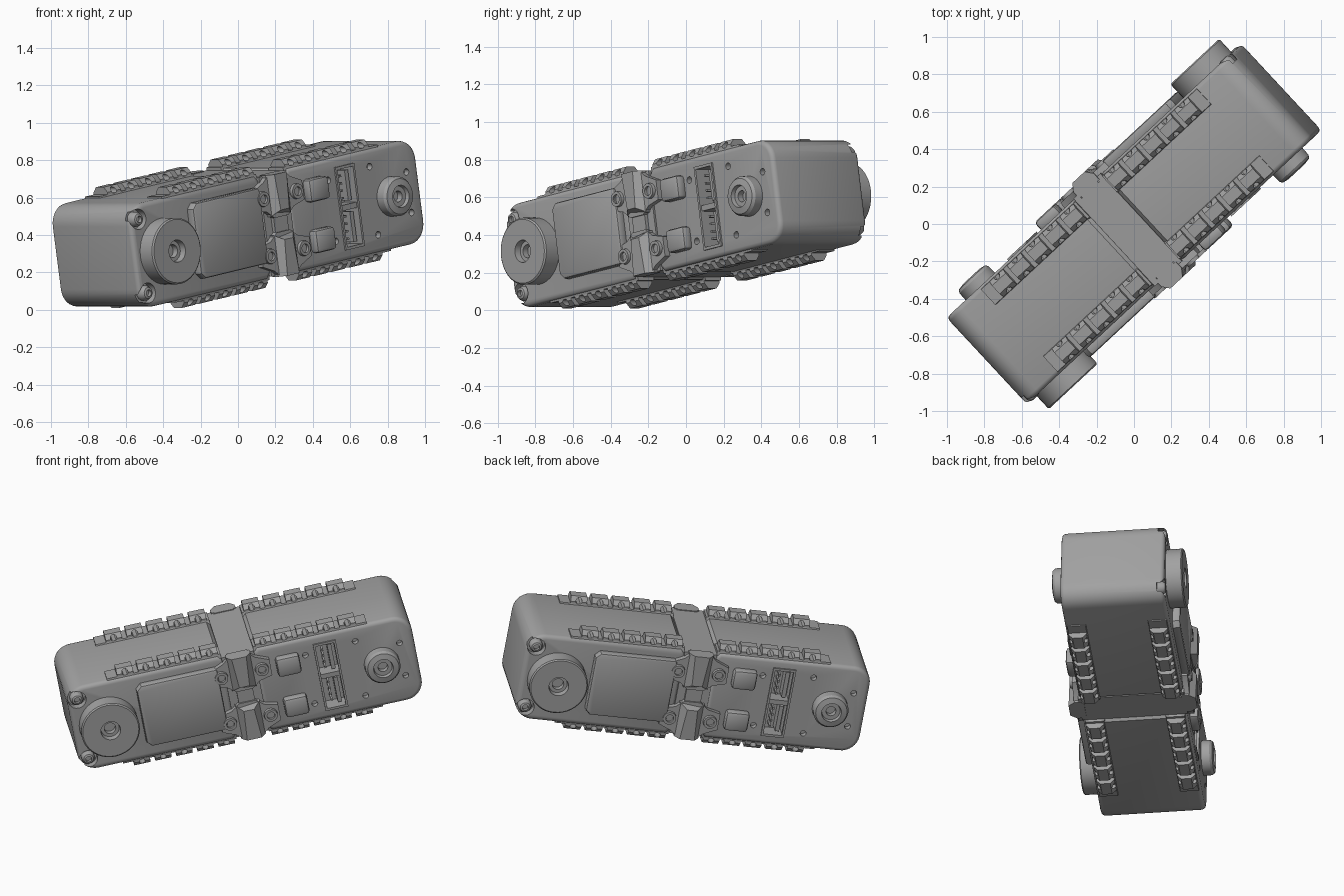
import bpy, bmesh, math
from mathutils import Matrix, Vector

default_cube = bpy.data.objects.get("Cube")
if default_cube:
    bpy.data.objects.remove(default_cube, do_unlink=True)

# One plain grey plastic
grey = bpy.data.materials.new("grey_plastic")
grey.use_nodes = True
colour = (0.36, 0.36, 0.36, 1)
grey.diffuse_color = colour
grey.node_tree.nodes["Principled BSDF"].inputs["Base Color"].default_value = colour

# Pose of the whole assembly: turned about z and pitched upwards
pose = (Matrix.Translation((0, 0, 0.46))
        @ Matrix.Rotation(math.radians(42.9), 4, 'Z')
        @ Matrix.Rotation(math.radians(-10), 4, 'Y'))
half_turn = Matrix.Rotation(math.pi, 4, 'Z')
SIDES = (1, -1)


def to_object(name, bm):
    bmesh.ops.recalc_face_normals(bm, faces=bm.faces)
    mesh = bpy.data.meshes.new(name)
    bm.to_mesh(mesh)
    bm.free()
    mesh.materials.append(grey)
    obj = bpy.data.objects.new(name, mesh)
    bpy.context.collection.objects.link(obj)
    return obj


def add_prism(bm, outline, axis, start, end):
    """Extrude a flat outline along an axis."""
    place = {'x': lambda p, d: (d, p[0], p[1]),
             'y': lambda p, d: (p[0], d, p[1]),
             'z': lambda p, d: (p[0], p[1], d)}[axis]
    near = [bm.verts.new(place(p, start)) for p in outline]
    far = [bm.verts.new(place(p, end)) for p in outline]
    bm.faces.new(near)
    bm.faces.new(far)
    count = len(outline)
    for i in range(count):
        j = (i + 1) % count
        bm.faces.new((near[i], near[j], far[j], far[i]))


def add_box(bm, x, y, z):
    add_prism(bm, [(x[0], z[0]), (x[1], z[0]), (x[1], z[1]), (x[0], z[1])], 'y', *y)


def add_rod(bm, x, z, radius, start, end, sides=20):
    ring = [(x + radius * math.cos(math.tau * i / sides),
             z + radius * math.sin(math.tau * i / sides)) for i in range(sides)]
    add_prism(bm, ring, 'y', start, end)


def add_lathe(bm, x, z, profile, steps=40):
    """Spin (radius, y) points about the y direction."""
    verts = [bm.verts.new((x + r, y, z)) for r, y in profile]
    edges = [bm.edges.new(pair) for pair in zip(verts, verts[1:])]
    bmesh.ops.spin(bm, geom=verts + edges, cent=(x, 0, z), axis=(0, 1, 0),
                   angle=math.tau, steps=steps)
    bmesh.ops.remove_doubles(bm, verts=bm.verts, dist=0.0005)


def bake(obj):
    graph = bpy.context.evaluated_depsgraph_get()
    mesh = bpy.data.meshes.new_from_object(obj.evaluated_get(graph))
    obj.modifiers.clear()
    obj.data = mesh


def bevel(obj, width, segments=3):
    mod = obj.modifiers.new("bevel", 'BEVEL')
    mod.width, mod.segments = width, segments
    mod.limit_method, mod.angle_limit = 'ANGLE', math.radians(50)
    bake(obj)


def cut(obj, bm):
    cutter = to_object("cutter", bm)
    cutter.hide_render = True
    mod = obj.modifiers.new("cut", 'BOOLEAN')
    mod.operation, mod.solver, mod.object = 'DIFFERENCE', 'EXACT', cutter
    bake(obj)
    bpy.data.objects.remove(cutter, do_unlink=True)


servo = []

# Case with rounded outer corners
HALF, RADIUS, TIP = 0.28, 0.11, 1.06
outline = [(0.12, HALF), (0.09, 0.25), (0.09, -0.25), (0.12, -HALF)]
for sign in (-1, 1):
    for i in range(9):
        a = math.radians(90 * i / 8)
        a = a - math.pi / 2 if sign < 0 else a
        outline.append((TIP - RADIUS + RADIUS * math.cos(a),
                        sign * (HALF - RADIUS) + RADIUS * math.sin(a)))
bm = bmesh.new()
add_prism(bm, outline, 'y', -0.315, 0.315)
case = to_object("case", bm)
bevel(case, 0.025)

# Connector sockets, screw holes and bolt pockets
bm = bmesh.new()
for s in SIDES:
    add_box(bm, (0.465, 0.585), (-0.4, -0.22), sorted((s * 0.015, s * 0.21)))
    for x, z in ((0.4, 0.165), (0.71, 0.185), (0.97, 0.11)):
        add_rod(bm, x, s * z, 0.018, -0.4, -0.28)
    add_rod(bm, 1.0, s * 0.2, 0.055, 0.27, 0.4)
cut(case, bm)
servo.append(case)

# Pins and rim of the sockets
bm = bmesh.new()
for s in SIDES:
    add_box(bm, (0.54, 0.565), (-0.3, -0.21), sorted((s * 0.03, s * 0.195)))
    for i in range(4):
        z = s * (0.05 + 0.04 * i)
        add_box(bm, (0.5, 0.512), (-0.3, -0.21), (z - 0.006, z + 0.006))
    add_box(bm, (0.455, 0.595), (-0.325, -0.3), sorted((s * 0.21, s * 0.225)))
add_box(bm, (0.455, 0.468), (-0.325, -0.3), (-0.21, 0.21))
add_box(bm, (0.582, 0.595), (-0.325, -0.3), (-0.21, 0.21))
servo.append(to_object("socket_pins", bm))

# Toothed mounting rails on the four long edges
teeth = [0.165 + 0.13 * i for i in range(5)]
tooth = [(0.19, 0.265), (0.3, 0.265), (0.3, 0.3), (0.275, 0.328),
         (0.215, 0.328), (0.19, 0.3)]
base = [(0.18, 0.26), (0.305, 0.26), (0.3, 0.288), (0.19, 0.288)]
bm, holes = bmesh.new(), bmesh.new()
for sy in SIDES:
    for sz in SIDES:
        for x in teeth:
            add_prism(bm, [(sy * y, sz * z) for y, z in tooth], 'x',
                      x - 0.05, x + 0.05)
for sz in SIDES:
    for x in teeth:
        add_rod(holes, x, sz * 0.303, 0.019, -0.5, 0.5, 12)
rails = to_object("rail_teeth", bm)
cut(rails, holes)
servo.append(rails)
bm = bmesh.new()
for sy in SIDES:
    for sz in SIDES:
        add_prism(bm, [(sy * y, sz * z) for y, z in base], 'x', 0.1, 0.8)
servo.append(to_object("rail_bases", bm))

# Output horn and the idler boss opposite it
AXLE = 0.842
bm = bmesh.new()
add_lathe(bm, AXLE, 0, [(0, 0.3), (0.178, 0.3), (0.178, 0.408), (0.17, 0.415),
                        (0.06, 0.415), (0.055, 0.38), (0.035, 0.38),
                        (0.035, 0.345), (0, 0.345)])
servo.append(to_object("output_horn", bm))
bm = bmesh.new()
add_lathe(bm, AXLE, 0, [(0, -0.3), (0.108, -0.3), (0.106, -0.365), (0.095, -0.38),
                        (0.06, -0.387), (0.055, -0.365), (0.03, -0.365),
                        (0.03, -0.33), (0, -0.33)])
servo.append(to_object("idler_boss", bm))

# Raised cover panel beside the horn
bm = bmesh.new()
add_prism(bm, [(0.14, -0.19), (0.14, 0.22), (0.61, 0.22), (0.64, 0.19),
               (0.64, -0.16), (0.61, -0.19)], 'y', 0.3, 0.362)
panel = to_object("cover_panel", bm)
bevel(panel, 0.015, 2)
servo.append(panel)

# Corner bolts
bm = bmesh.new()
for s in SIDES:
    add_lathe(bm, 1.0, s * 0.2, [(0, 0.25), (0.04, 0.25), (0.04, 0.3), (0.03, 0.318),
                                 (0.018, 0.322), (0.018, 0.3), (0, 0.3)], 20)
servo.append(to_object("corner_bolts", bm))

# Square pads on the idler side
bm = bmesh.new()
for s in SIDES:
    add_box(bm, (0.215, 0.36), (-0.368, -0.3), sorted((s * 0.075, s * 0.2)))
pads = to_object("square_pads", bm)
bevel(pads, 0.02, 2)
servo.append(pads)

# Central bracket: core, lobed plates, ridges and screw bosses
bracket = []
bm = bmesh.new()
add_box(bm, (-0.1, 0.1), (-0.32, 0.32), (-0.27, 0.27))
bracket.append(to_object("bracket_core", bm))
lobes = [(0, 0.04), (0.05, 0.04), (0.1, 0.08), (0.18, 0.1), (0.18, 0.205),
         (0.1, 0.24), (0.06, 0.275), (0, 0.275)]
lobes += [(-x, z) for x, z in lobes[-2:0:-1]]
ridge = [(0.075, 0.3), (0.075, 0.345), (0.045, 0.385)]
ridge += [(-x, y) for x, y in ridge[::-1]]
plates, ridges, bosses = bmesh.new(), bmesh.new(), bmesh.new()
for sy in SIDES:
    add_box(plates, (-0.05, 0.05), sorted((sy * 0.3, sy * 0.34)), (-0.06, 0.06))
    for sz in SIDES:
        add_prism(plates, [(x, sz * z) for x, z in lobes], 'y', sy * 0.29, sy * 0.35)
        add_prism(ridges, [(x, sy * y) for x, y in ridge], 'z', sz * 0.05, sz * 0.275)
        for x in (-0.125, 0.125):
            add_lathe(bosses, x, sz * 0.155,
                      [(0, sy * 0.33), (0.044, sy * 0.33), (0.04, sy * 0.368),
                       (0.024, sy * 0.368), (0.024, sy * 0.352), (0, sy * 0.352)], 20)
# Taper the ridges toward the waist
for v in ridges.verts:
    if abs(v.co.z) < 0.1 and abs(v.co.y) > 0.38:
        v.co.z *= 1.6
        v.co.x *= 0.7
bracket += [to_object("bracket_plates", plates), to_object("bracket_ridges", ridges),
            to_object("bracket_bosses", bosses)]

# Smooth round parts, then pose everything and add the second unit
bpy.ops.object.select_all(action='DESELECT')
for obj in servo + bracket:
    obj.select_set(True)
    bpy.context.view_layer.objects.active = obj
bpy.ops.object.shade_smooth_by_angle(angle=math.radians(32))
for obj in bracket:
    obj.matrix_world = pose
for obj in servo:
    twin = obj.copy()
    bpy.context.collection.objects.link(twin)
    twin.name = "right_" + obj.name
    obj.name = "left_" + obj.name
    obj.matrix_world = pose
    twin.matrix_world = pose @ half_turn
